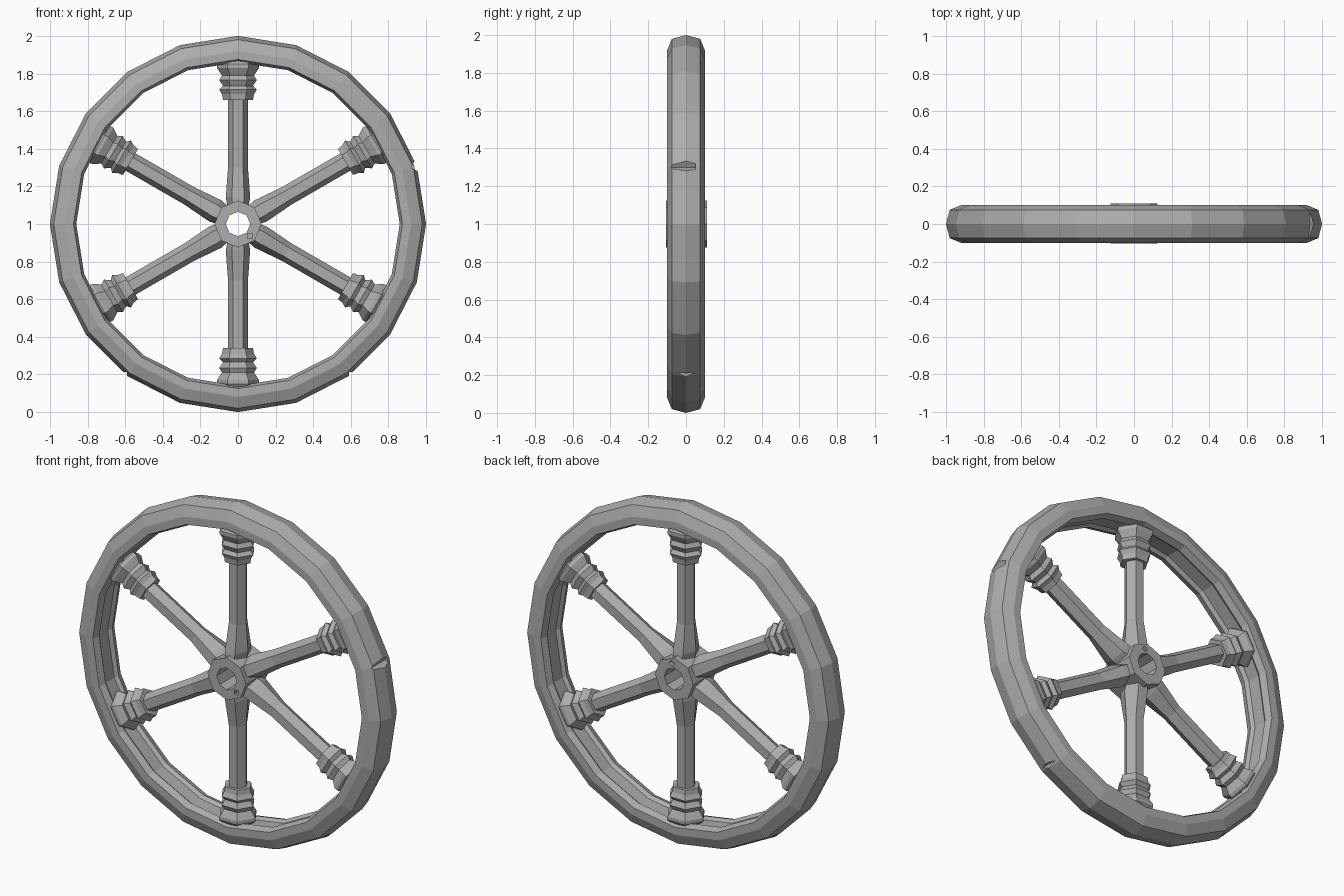
import bpy, bmesh
from math import sin, cos, pi, radians
from mathutils import Matrix, Vector

if "Cube" in bpy.data.objects:
    bpy.data.objects.remove(bpy.data.objects["Cube"])

CENTRE = Matrix.Translation((0, 0, 1))
grey = bpy.data.materials.new("weathered_grey")
grey.use_nodes = True
COLOUR = (0.42, 0.42, 0.42, 1)
grey.diffuse_color = COLOUR
grey.node_tree.nodes["Principled BSDF"].inputs["Base Color"].default_value = COLOUR


def finish(name, bm, matrix=CENTRE):
    bmesh.ops.recalc_face_normals(bm, faces=bm.faces)
    mesh = bpy.data.meshes.new(name)
    bm.to_mesh(mesh)
    bm.free()
    mesh.materials.append(grey)
    ob = bpy.data.objects.new(name, mesh)
    ob.matrix_world = matrix
    bpy.context.collection.objects.link(ob)
    return ob


def bridge(bm, loops, closed):
    pairs = list(zip(loops, loops[1:]))
    if closed:
        pairs.append((loops[-1], loops[0]))
    for a, b in pairs:
        n = len(a)
        for i in range(n):
            j = (i + 1) % n
            bm.faces.new((a[i], a[j], b[j], b[i]))


def ring(name, profile, sides):
    """Turn a closed (radius, y) profile about the y axis."""
    bm = bmesh.new()
    loops = []
    for k in range(sides):
        a = 2 * pi * k / sides
        loops.append([bm.verts.new((r * cos(a), y, r * sin(a))) for r, y in profile])
    bridge(bm, loops, True)
    return finish(name, bm)


def spoke_part(name, stations, angle):
    """Six-sided bar along a radius; stations are (distance, half width, half depth)."""
    bm = bmesh.new()
    loops = []
    for d, w, h in stations:
        loops.append([bm.verts.new((w * cos(k * pi / 3), h * sin(k * pi / 3) / sin(pi / 3), d))
                      for k in range(6)])
    bridge(bm, loops, False)
    bm.faces.new(loops[0])
    bm.faces.new(loops[-1])
    return finish(name, bm, CENTRE @ Matrix.Rotation(angle, 4, 'Y'))


def notch(target, angle, radius, y, size):
    """Chip a wedge out of a part with a hidden cutter."""
    bm = bmesh.new()
    bmesh.ops.create_cube(bm, size=1)
    bmesh.ops.scale(bm, vec=Vector(size), verts=bm.verts)
    bmesh.ops.rotate(bm, matrix=Matrix.Rotation(pi / 4, 3, 'Y'), verts=bm.verts)
    spot = Matrix.Rotation(-angle, 4, 'Y') @ Matrix.Translation((radius, y, 0))
    cutter = finish(target.name + "_cutter", bm, CENTRE @ spot)
    cutter.hide_render = True
    cutter.hide_viewport = True
    cutter.display_type = 'WIRE'
    mod = target.modifiers.new("chip", 'BOOLEAN')
    mod.object = cutter
    mod.solver = 'EXACT'


# Rim: bevelled outer tread and shallow inner groove
half = [(1.0, 0), (0.98, 0.075), (0.92, 0.1), (0.875, 0.1), (0.86, 0.06), (0.875, 0.04)]
rim = ring("rim", half + [(r, -y) for r, y in reversed(half[1:])], 20)
notch(rim, radians(18), 1.0, -0.02, (0.045, 0.14, 0.045))
for a in (-53, -127):
    notch(rim, radians(a), 1.005, 0, (0.03, 0.14, 0.03))

# Hub: eight-sided bored ring
hub = ring("hub", [(0.125, -0.105), (0.125, 0.11), (0.065, 0.11), (0.065, -0.105)], 8)
notch(hub, radians(-45), 0.09, -0.105, (0.025, 0.05, 0.025))
notch(hub, radians(80), 0.09, 0.11, (0.025, 0.05, 0.025))

# Spokes flare into the hub and end in stepped collars at the rim
bar = [(0.09, 0.055, 0.08), (0.14, 0.065, 0.075), (0.3, 0.053, 0.048), (0.7, 0.053, 0.048)]
steps = [(0.66, 0.08), (0.69, 0.085), (0.715, 0.1), (0.735, 0.08), (0.765, 0.1),
         (0.79, 0.085), (0.83, 0.112), (0.85, 0.112), (0.88, 0.085)]
collar = [(d, w, w * 0.8) for d, w in steps]
for i in range(6):
    spoke_part(f"spoke_{i + 1}", bar, i * pi / 3)
    spoke_part(f"spoke_collar_{i + 1}", collar, i * pi / 3)
